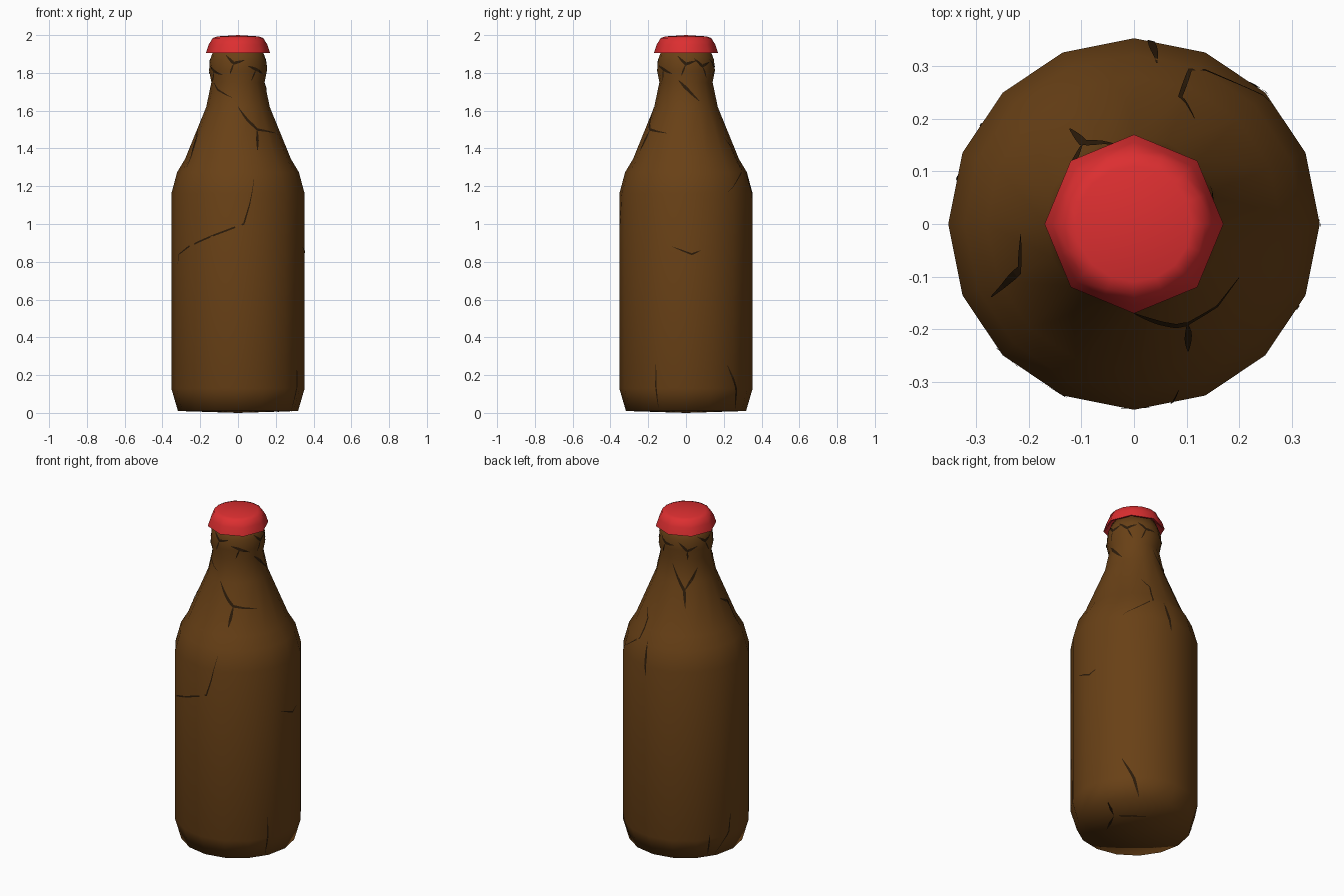
import bpy, bmesh, math, random
from mathutils import Vector
from mathutils.bvhtree import BVHTree

if "Cube" in bpy.data.objects:
    bpy.data.objects.remove(bpy.data.objects["Cube"])

random.seed(4)


def material(name, col):
    m = bpy.data.materials.new(name)
    m.diffuse_color = (*col, 1)
    m.use_nodes = True
    m.node_tree.nodes["Principled BSDF"].inputs["Base Color"].default_value = m.diffuse_color
    return m


def make(name, bm, mat, angle=None):
    me = bpy.data.meshes.new(name)
    bm.to_mesh(me)
    ob = bpy.data.objects.new(name, me)
    bpy.context.collection.objects.link(ob)
    me.materials.append(mat)
    if angle:
        bpy.ops.object.select_all(action='DESELECT')
        bpy.context.view_layer.objects.active = ob
        ob.select_set(True)
        bpy.ops.object.shade_smooth_by_angle(angle=math.radians(angle))
    return ob


def lathe(profile, n, odd_scale=None):
    """Rings of n sides; radius 0 gives a pole. odd_scale pulls in every second vertex."""
    bm = bmesh.new()
    rings = []
    for k, (r, z) in enumerate(profile):
        if r == 0:
            rings.append([bm.verts.new((0, 0, z))] * n)
            continue
        s = odd_scale[k] if odd_scale else 1
        ring = []
        for i in range(n):
            a, q = 2 * math.pi * i / n, r * (s if i % 2 else 1)
            ring.append(bm.verts.new((q * math.cos(a), q * math.sin(a), z)))
        rings.append(ring)
    for a, b in zip(rings, rings[1:]):
        for i in range(n):
            j = (i + 1) % n
            bm.faces.new(list(dict.fromkeys((a[i], a[j], b[j], b[i]))))
    bmesh.ops.recalc_face_normals(bm, faces=bm.faces)
    return bm


brown = material("brown_glass", (0.14, 0.052, 0.008))
dark = material("crack_dark", (0.025, 0.011, 0.003))
red = material("red_cap", (0.72, 0.028, 0.03))

# Bottle body, shoulder, neck and lip
body = lathe([(0, 0), (0.318, 0.01), (0.353, 0.13), (0.353, 1.16), (0.322, 1.275),
              (0.28, 1.345), (0.168, 1.62), (0.141, 1.75), (0.153, 1.81),
              (0.148, 1.87), (0.125, 1.93), (0, 1.94)], 16)
tree = BVHTree.FromBMesh(body)
make("bottle", body, brown, 85)

# Crown cap: octagonal skirt rising to a rounder top, open below
oct_r = math.cos(math.pi / 8)
cap = lathe([(0, 1.935), (0.135, 1.935), (0.16, 1.905), (0.17, 1.905), (0.155, 1.95),
             (0.134, 1.984), (0.11, 1.993), (0, 2.0)], 16,
            [1, 1, oct_r, oct_r, 0.95, 1, 1, 1])
make("bottle_cap", cap, red, 65)


# Cracks: thin tapered slivers laid on the glass, given as (degrees, height) paths
def on_glass(deg, z):
    a = math.radians(deg)
    d = Vector((math.cos(a), math.sin(a), 0))
    hit, nor, _, _ = tree.ray_cast(Vector((0, 0, z)) + d, -d)
    return hit, nor


def crack(bm, path, width):
    pts = []
    for (a0, z0), (a1, z1) in zip(path, path[1:]):
        steps = 6
        pts += [(a0 + (a1 - a0) * i / steps, z0 + (z1 - z0) * i / steps) for i in range(steps)]
    pts.append(path[-1])
    hits = [on_glass(*p) for p in pts]
    prev = None
    for i, (p, n) in enumerate(hits):
        t = hits[min(i + 1, len(hits) - 1)][0] - hits[max(i - 1, 0)][0]
        w = width * (0.15 + 0.85 * math.sin(math.pi * i / (len(hits) - 1)))
        side = n.cross(t).normalized() * w / 2
        pair = [bm.verts.new(p + n * 0.002 + s) for s in (side, -side)]
        if prev:
            bm.faces.new((prev[0], prev[1], pair[1], pair[0]))
        prev = pair


paths = [
    [(-155, .79), (-153, .84), (-138, .88), (-85, 1.0), (-80, 1.1), (-75, 1.24)],
    [(-155, 1.75), (-135, 1.71), (-102, 1.67)],
    [(-12, .88), (5, .84), (13, .86)],
    [(-27, .26), (-27, .02)],
    [(147, .16), (147, .02)],
    [(170, .26), (168, .15), (155, .03)],
    [(40, 1.17), (70, 1.29), (70, 1.4), (60, 1.46)],
]
wide = [
    [(-90, 1.62), (-75, 1.55), (-62, 1.5), (-27, 1.48)],
    [(-62, 1.5), (-67, 1.39)],
    [(-175, 1.5), (-158, 1.46), (-153, 1.3)],
    [(-16, 1.76), (0, 1.72), (26, 1.65)],
    [(39, .25), (50, .12), (55, .02)],
    [(95, 1.72), (122, 1.58), (124, 1.49)],
    [(122, 1.58), (150, 1.7)],
    [(82, 1.29), (86, 1.1)],
]
# Jagged cracks around the lip
def jit(s):
    return random.uniform(-s, s)


for k in range(8):
    a, z = -160 + 45 * k + jit(8), 1.83 + jit(0.025)
    wide.append([(a, z + 0.03 + jit(0.02)), (a + 18, z), (a + 40, z + jit(0.03))])
    paths.append([(a + 18, z), (a + 18 + jit(15), z - 0.06)])

bm = bmesh.new()
for p in paths:
    crack(bm, p, 0.009)
for p in wide:
    crack(bm, p, 0.016)
# Cracks across the base
for ends in (((0.29, 0.12), (0.17, 0.03)), ((0.17, 0.03), (0.02, 0.15)), ((0.17, 0.03), (0.1, -0.12))):
    a, b = (Vector((x, y, 0.01 * math.hypot(x, y) / 0.318 - 0.001)) for x, y in ends)
    s = (b - a).cross(Vector((0, 0, 1))).normalized() * 0.008
    m = (a + b) / 2
    bm.faces.new([bm.verts.new(v) for v in (a, m + s, b, m - s)])
make("cracks", bm, dark)
